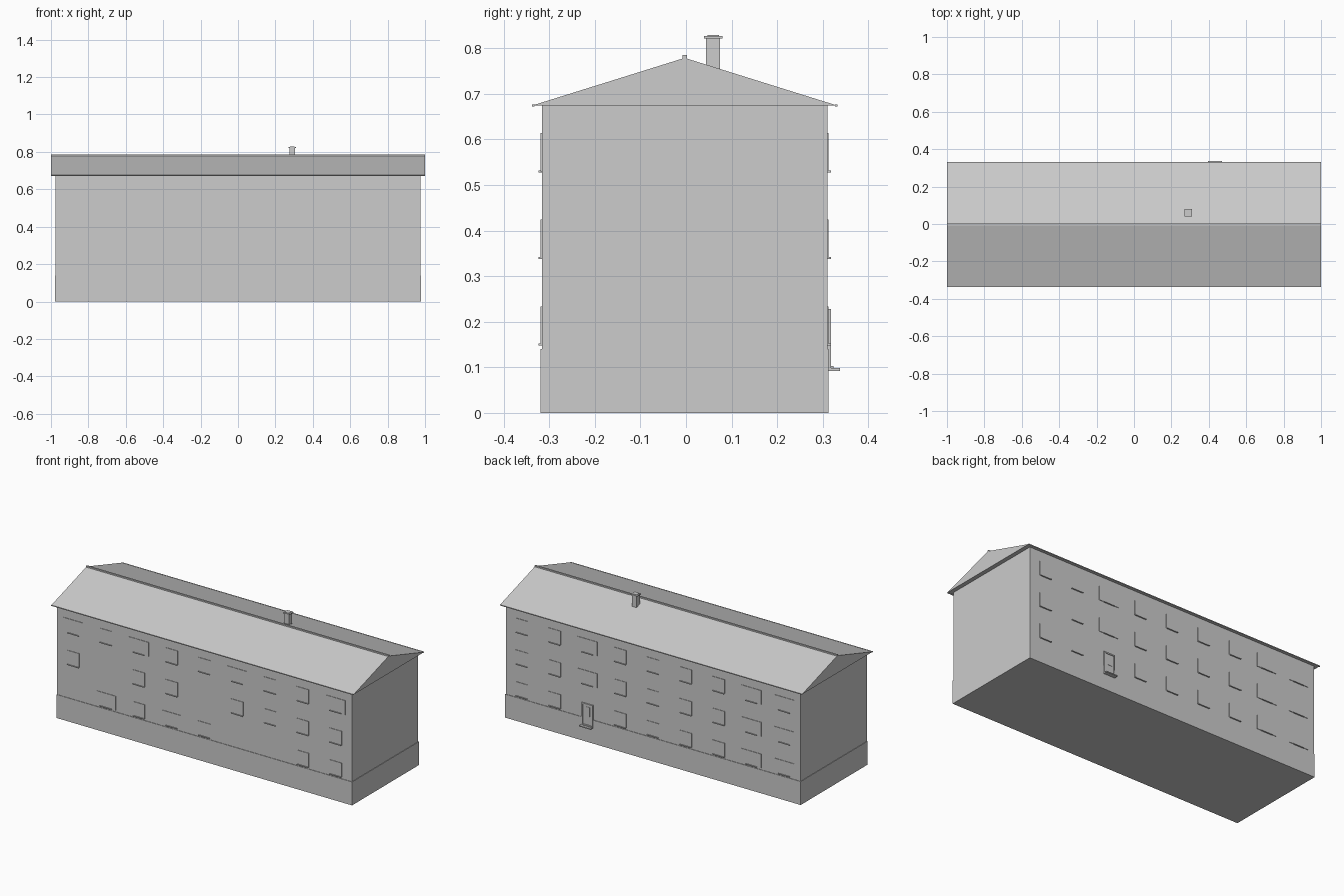
import bpy, bmesh

if "Cube" in bpy.data.objects:
    bpy.data.objects.remove(bpy.data.objects["Cube"], do_unlink=True)

grey = bpy.data.materials.new("light_grey")
grey.use_nodes = True
grey.diffuse_color = (0.604, 0.604, 0.604, 1)
grey.node_tree.nodes["Principled BSDF"].inputs["Base Color"].default_value = grey.diffuse_color

MID = -0.003           # centre line of the house in y
HALF = 0.313           # half depth of the walls


def finish(name, bm):
    bmesh.ops.recalc_face_normals(bm, faces=bm.faces)
    mesh = bpy.data.meshes.new(name)
    bm.to_mesh(mesh)
    bm.free()
    mesh.materials.append(grey)
    obj = bpy.data.objects.new(name, mesh)
    bpy.context.collection.objects.link(obj)
    return obj


def box(name, x, y, z):
    """Box from (low, high) pairs along each axis."""
    bm = bmesh.new()
    bmesh.ops.create_cube(bm, size=1)
    for v in bm.verts:
        v.co = [sum(r) / 2 + c * (r[1] - r[0]) for r, c in zip((x, y, z), v.co)]
    return finish(name, bm)


def extrude_x(name, profile, half):
    """Closed (y, z) profile swept along x."""
    bm = bmesh.new()
    face = bm.faces.new([bm.verts.new((-half, y, z)) for y, z in profile])
    out = bmesh.ops.extrude_face_region(bm, geom=[face])["geom"]
    verts = [g for g in out if isinstance(g, bmesh.types.BMVert)]
    bmesh.ops.translate(bm, verts=verts, vec=(2 * half, 0, 0))
    return finish(name, bm)


def on_wall(name, side, x, width, z, out):
    """Box on the front (-1) or back (+1) wall, standing out from it."""
    wall = MID + side * HALF
    ys = sorted((wall - side * 0.002, wall + side * out))
    return box(name, (x - width / 2, x + width / 2), ys, z)


# Walls and plinth
box("walls", (-0.975, 0.975), (MID - HALF, MID + HALF), (0.1, 0.676))
box("plinth", (-0.978, 0.978), (MID - 0.316, MID + 0.316), (0, 0.14))

# Solid gabled roof, ridge cap and eave gutters
extrude_x("roof", [(MID - 0.333, 0.675), (MID + 0.333, 0.675), (MID, 0.779)], 1.0)
box("ridge_cap", (-1, 1), (MID - 0.005, MID + 0.005), (0.77, 0.785))
for side, name in ((-1, "front_gutter"), (1, "back_gutter")):
    box(name, (-1, 1), sorted((MID + side * 0.330, MID + side * 0.335)), (0.672, 0.677))

# Chimney
box("chimney", (0.275, 0.306), (0.044, 0.075), (0.74, 0.823))
box("chimney_cap", (0.27, 0.311), (0.039, 0.08), (0.822, 0.827))
box("chimney_top", (0.278, 0.303), (0.047, 0.072), (0.827, 0.829))

# Windows and sills: W wide, n narrow, . none; top floor first, from -x to +x
floors = (0.53, 0.34, 0.15)
layouts = {
    -1: ("WnWnnWnnW", "n.nn.nnnn", ".WnWn..nn"),
    1: ("WWnnnnWnn", "WWnnnnWnn", "WWnnnn.nn"),
}
for side, layout in layouts.items():
    place = "front" if side < 0 else "back"
    for sill, row in zip(floors, layout):
        for col, kind in enumerate(row):
            if kind == ".":
                continue
            x = (col - 4) * 0.217
            width = 0.13 if kind == "W" else 0.08
            on_wall(place + "_window", side, x, width, (sill, sill + 0.084), 0.003)
            on_wall(place + "_sill", side, x, 0.075, (sill - 0.002, sill + 0.002), 0.008)

# Back door with frame, glazing panel and steps
door_x = 0.433
on_wall("door", 1, door_x, 0.06, (0.098, 0.222), 0.004)
for s in (-1, 1):
    on_wall("door_jamb", 1, door_x + s * 0.033, 0.008, (0.098, 0.228), 0.008)
on_wall("door_lintel", 1, door_x, 0.074, (0.22, 0.228), 0.008)
on_wall("door_panel", 1, door_x, 0.032, (0.155, 0.21), 0.006)
on_wall("door_threshold", 1, door_x, 0.06, (0.097, 0.103), 0.014)
on_wall("door_step", 1, door_x, 0.075, (0.092, 0.098), 0.028)
